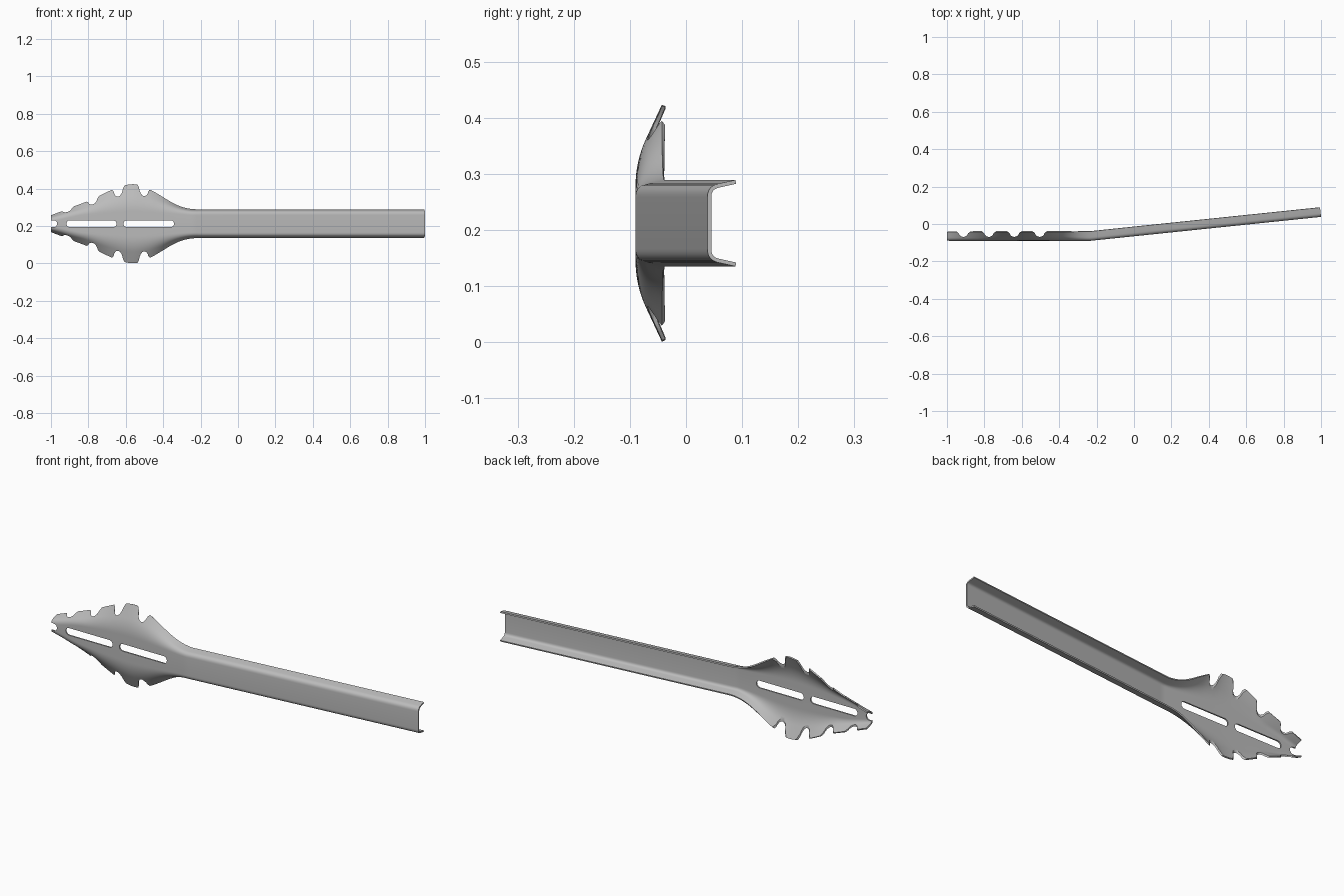
import bpy, bmesh, math
from mathutils import Vector

cube = bpy.data.objects.get("Cube")
if cube:
    bpy.data.objects.remove(cube, do_unlink=True)

MID_Z, FLOOR_Y, WALL = 0.212, -0.09, 0.007
BEND_X, TILT = -0.235, 0.1037

steel = bpy.data.materials.new("brushed grey steel")
steel.use_nodes = True
steel.diffuse_color = (0.5, 0.5, 0.5, 1)
steel.node_tree.nodes["Principled BSDF"].inputs["Base Color"].default_value = (0.5, 0.5, 0.5, 1)

# Stations along the length: x, rim half width, floor corner half width
STATIONS = [(-1, .045, .03), (-.94, .068, .043), (-.89, .088, .055), (-.80, .122, .073),
            (-.73, .155, .09), (-.67, .183, .10), (-.61, .204, .108), (-.57, .211, .11),
            (-.535, .208, .11), (-.47, .182, .105), (-.43, .16, .098), (-.35, .112, .083),
            (-.30, .09, .073), (-.25, .079, .066), (-.2, .077, .066), (1, .077, .066)]


def station_at(x):
    """Smooth interpolation of rim and corner widths."""
    n = len(STATIONS)
    i = next((k for k in range(n - 1) if x <= STATIONS[k + 1][0]), n - 2)
    a, b = STATIONS[i], STATIONS[i + 1]
    before, after = STATIONS[max(i - 1, 0)], STATIONS[min(i + 2, n - 1)]
    h = b[0] - a[0]
    t = (x - a[0]) / h
    out = []
    for k in (1, 2):
        m0 = (b[k] - before[k]) / (b[0] - before[0]) * h
        m1 = (after[k] - a[k]) / (after[0] - a[0]) * h
        if i == n - 2:
            m0 = m1 = 0
        out.append((2*t**3 - 3*t**2 + 1) * a[k] + (t**3 - 2*t**2 + t) * m0
                   + (3*t**2 - 2*t**3) * b[k] + (t**3 - t**2) * m1)
    return out


def half_section(x):
    """Floor, rounded corner and sloping wall as (half width, depth)."""
    rim, corner = station_at(x)
    depth = 0.047 if x < -0.4 else min(0.05, 0.047 + 0.02 * (x + 0.4))
    c, r = Vector((corner, 0)), Vector((rim, depth))
    fillet = min(0.02 + max(0, corner - 0.066) * 0.55, corner * 0.6)
    a, b = c - Vector((fillet, 0)), c + (r - c).normalized() * fillet
    arc = [a * (1-t)**2 + c * 2*t*(1-t) + b * t*t for t in [k / 8 for k in range(9)]]
    return arc + [b.lerp(r, 0.5), r]


def finish(bm, name):
    bmesh.ops.recalc_face_normals(bm, faces=bm.faces)
    mesh = bpy.data.meshes.new(name)
    bm.to_mesh(mesh)
    bm.free()
    obj = bpy.data.objects.new(name, mesh)
    bpy.context.collection.objects.link(obj)
    return obj


# Sheet body lofted from tip to handle end
xs = [-1 + 0.0125 * i for i in range(61)] + [-.235, -.22, -.2, 0, .25, .5, .75, 1]
xs = sorted(set(round(x, 4) for x in xs))
bm = bmesh.new()
rows = []
for x in xs:
    half = half_section(x)
    section = [(-w, d) for w, d in reversed(half)] + [(w, d) for w, d in half]
    lean = TILT * max(0, min(1, (x - BEND_X) / 0.1))
    y = FLOOR_Y + TILT * max(0, x - BEND_X)
    rows.append([bm.verts.new((x - lean * d, y + d, MID_Z + w)) for w, d in section])
for r0, r1 in zip(rows, rows[1:]):
    for j in range(len(r0) - 1):
        bm.faces.new((r0[j], r1[j], r1[j + 1], r0[j + 1]))
body = finish(bm, "tong_arm")
# Outer side faces -y, so the wall grows inward
mid_face = min(body.data.polygons, key=lambda p: abs(p.center.z - MID_Z) + abs(p.center.x - 0.5))
solid = body.modifiers.new("wall", 'SOLIDIFY')
solid.thickness = WALL
solid.offset = -1 if mid_face.normal.y < 0 else 1
solid.use_even_offset = False


def prism(name, outline, axis, lo, hi):
    """Extrude a 2D outline along y (x,z outline) or z (x,y outline)."""
    def place(p, h):
        return (p[0], h, p[1]) if axis == 'Y' else (p[0], p[1], h)
    bm = bmesh.new()
    ends = [[bm.verts.new(place(p, h)) for p in outline] for h in (lo, hi)]
    n = len(outline)
    bm.faces.new(ends[0])
    bm.faces.new(ends[1])
    for i in range(n):
        j = (i + 1) % n
        bm.faces.new((ends[0][i], ends[0][j], ends[1][j], ends[1][i]))
    obj = finish(bm, name)
    obj.hide_render = True
    return obj


def slot_outline(x0, x1, r):
    pts = []
    for cx, start in ((x1 - r, -90), (x0 + r, 90)):
        for k in range(11):
            a = math.radians(start + 18 * k)
            pts.append((cx + r * math.cos(a), MID_Z + r * math.sin(a)))
    return pts


def notch_outline(cx):
    """Rounded bottom, flaring towards the rim."""
    r, bottom = 0.026, -0.069
    pts = [(cx - 0.056, 0.0), (cx - 0.04, -0.037)]
    for k in range(9):
        a = math.radians(195 + 150 * k / 8)
        pts.append((cx + r * math.cos(a), bottom + r + r * math.sin(a)))
    return pts + [(cx + 0.04, -0.037), (cx + 0.056, 0.0)]


# Two drain slots, the tip notch and four pairs of rim notches
cutters = [prism("slot_cutter", slot_outline(a, b, 0.0185), 'Y', -0.2, 0.1)
           for a, b in ((-.917, -.65), (-.612, -.342), (-1.1, -.967))]
cutters += [prism("notch_cutter", notch_outline(x), 'Z', -0.2, 0.7)
            for x in (-.912, -.776, -.64, -.504)]
for c in cutters:
    cut = body.modifiers.new("cut", 'BOOLEAN')
    cut.operation, cut.solver, cut.object = 'DIFFERENCE', 'EXACT', c

# Bake the cuts and drop the cutters
bpy.context.view_layer.update()
baked = bpy.data.meshes.new_from_object(body.evaluated_get(bpy.context.evaluated_depsgraph_get()))
body.modifiers.clear()
body.data = baked
for c in cutters:
    bpy.data.objects.remove(c, do_unlink=True)
baked.materials.clear()
baked.materials.append(steel)
for p in baked.polygons:
    p.material_index = 0

bpy.ops.object.select_all(action='DESELECT')
body.select_set(True)
bpy.context.view_layer.objects.active = body
bpy.ops.object.shade_smooth_by_angle(angle=math.radians(30))
